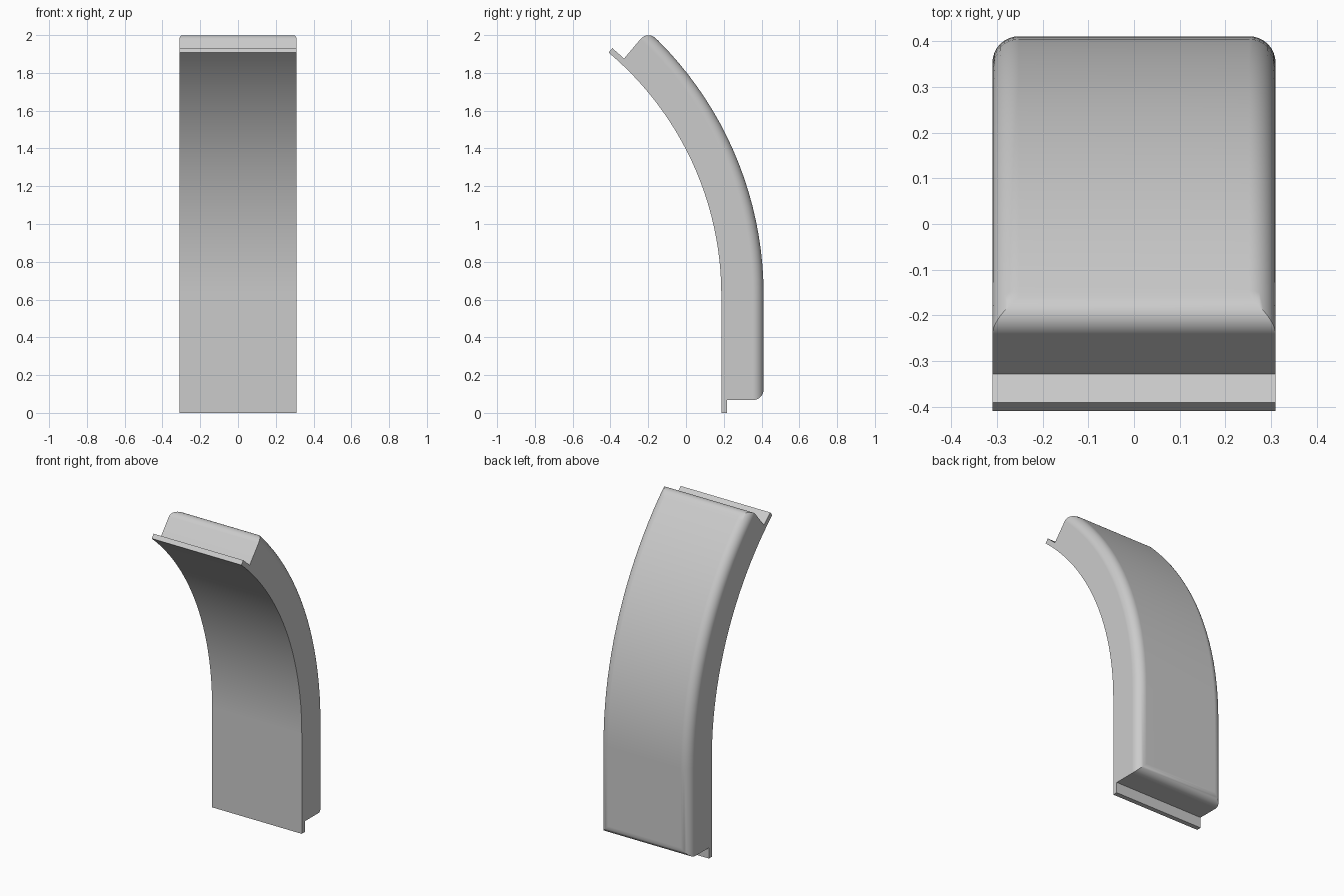
import bpy, bmesh
from math import radians, sqrt
from mathutils import Vector

if "Cube" in bpy.data.objects:
    bpy.data.objects.remove(bpy.data.objects["Cube"])

HALF_WIDTH = 0.31
INNER_Y, OUTER_Y = 0.187, 0.411       # faces of the straight lower part
BEND_Z = 0.625                        # height where the curve starts
R_IN = 1.677
R_OUT = R_IN + OUTER_Y - INNER_Y
LIP = 0.03                            # thickness of the end tongues
FILLET = 0.058
END, NOTCH = radians(49.9), radians(47.1)
CENTRE = Vector((INNER_Y - R_IN, BEND_Z))


def polar(radius, angle):
    return Vector((radius, 0)) @ rotation(angle) + CENTRE


def rotation(angle):
    from mathutils import Matrix
    return Matrix.Rotation(-angle, 2)


def arc(radius, start, stop, steps):
    return [polar(radius, start + (stop - start) * i / steps) for i in range(steps + 1)]


# Upper end wall: runs parallel to the tongue's tip until it meets the outer arc
notch = polar(R_IN + LIP, NOTCH)
wall = polar(1, END) - CENTRE
rel = notch - CENTRE
b = rel.dot(wall)
corner = notch + wall * (sqrt(b * b - rel.dot(rel) + R_OUT ** 2) - b)
corner_angle = -(corner - CENTRE).angle_signed(Vector((1, 0))) 
corner_angle = abs(corner_angle)

# Side profile (y, z)
foot = [Vector((INNER_Y, 0)), Vector((INNER_Y + LIP, 0)), Vector((INNER_Y + LIP, 0.067))]
outer = [Vector((OUTER_Y, 0.067))] + arc(R_OUT, 0, corner_angle, 20)
tongue = arc(R_IN + LIP, NOTCH, END, 2)
inner = arc(R_IN, END, 0, 24)
profile = foot + outer + tongue + inner

# Extrude the profile across the width
bm = bmesh.new()
left, right = [[bm.verts.new((x, p.x, p.y)) for p in profile] for x in (HALF_WIDTH, -HALF_WIDTH)]
bm.faces.new(left)
bm.faces.new(right)
count = len(profile)
for i in range(count):
    j = (i + 1) % count
    bm.faces.new((left[i], left[j], right[j], right[i]))
bmesh.ops.recalc_face_normals(bm, faces=bm.faces)

# Round the rim of the outer face
first, last = len(foot), len(foot) + len(outer) - 1
rim = [bm.edges.get((left[k], right[k])) for k in (first, last)]
for side in (left, right):
    rim += [bm.edges.get((side[k], side[k + 1])) for k in range(first, last)]
bmesh.ops.bevel(bm, geom=rim, offset=FILLET, offset_type='OFFSET', segments=8,
                profile=0.5, affect='EDGES', clamp_overlap=True)

mesh = bpy.data.meshes.new("curved_panel")
bm.to_mesh(mesh)
bm.free()
panel = bpy.data.objects.new("curved_panel", mesh)
bpy.context.collection.objects.link(panel)

# Plain grey finish
grey = bpy.data.materials.new("light_grey")
grey.use_nodes = True
grey.diffuse_color = (0.6, 0.6, 0.6, 1)
grey.node_tree.nodes["Principled BSDF"].inputs["Base Color"].default_value = grey.diffuse_color
mesh.materials.append(grey)

# Smooth curves, crisp ends
bpy.context.view_layer.objects.active = panel
panel.select_set(True)
bpy.ops.object.shade_smooth_by_angle(angle=radians(30))
weighted = panel.modifiers.new("flat_sides", 'WEIGHTED_NORMAL')
weighted.keep_sharp = True
